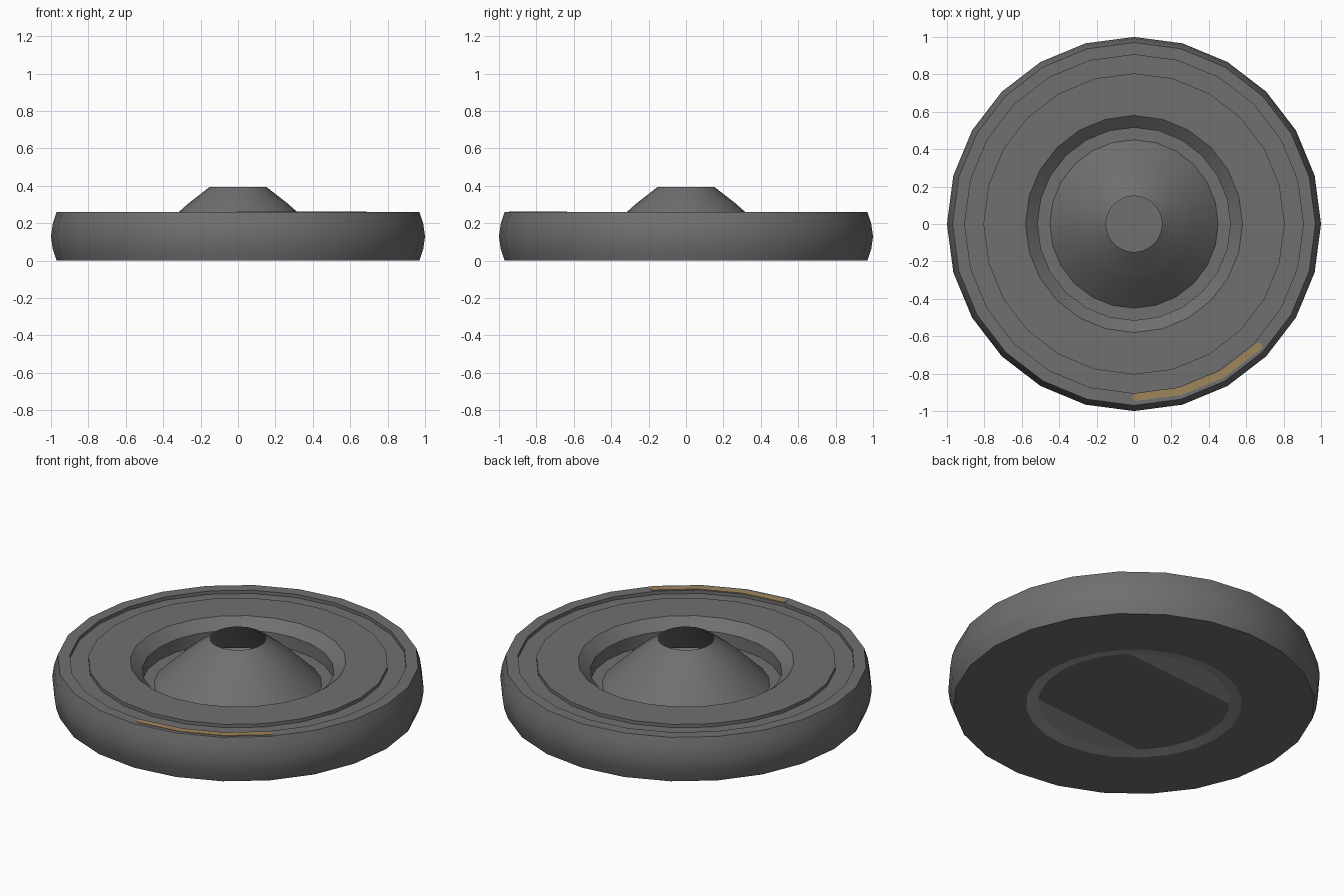
import bpy, bmesh, math
from mathutils import Vector

if "Cube" in bpy.data.objects:
    bpy.data.objects.remove(bpy.data.objects["Cube"])

SIDES = 24


def material(name, rgb):
    m = bpy.data.materials.new(name)
    m.diffuse_color = (*rgb, 1)
    m.use_nodes = True
    m.node_tree.nodes["Principled BSDF"].inputs["Base Color"].default_value = m.diffuse_color
    return m


dark = material("dark grey", (0.16, 0.16, 0.16))
light = material("light grey", (0.35, 0.35, 0.35))
tan = material("tan", (0.35, 0.24, 0.105))


def finish(name, bm, mats):
    mesh = bpy.data.meshes.new(name)
    bm.to_mesh(mesh)
    bm.free()
    for m in mats:
        mesh.materials.append(m)
    ob = bpy.data.objects.new(name, mesh)
    bpy.context.collection.objects.link(ob)
    bpy.ops.object.select_all(action='DESELECT')
    ob.select_set(True)
    bpy.context.view_layer.objects.active = ob
    bpy.ops.object.shade_smooth_by_angle(angle=math.radians(28))
    return ob


def lathe(name, profile, mat, closed=False):
    """Revolve (radius, height) points, listed counter-clockwise, about z."""
    bm = bmesh.new()
    rings = []
    for r, z in profile:
        rings.append([bm.verts.new((r * math.cos(a), r * math.sin(a), z))
                      for a in (2 * math.pi * i / SIDES for i in range(SIDES))])
    pairs = list(zip(rings, rings[1:]))
    if closed:
        pairs.append((rings[-1], rings[0]))
    for lo, hi in pairs:
        for i in range(SIDES):
            j = (i + 1) % SIDES
            bm.faces.new((lo[i], lo[j], hi[j], hi[i]))
    return finish(name, bm, [mat])


# Outer ring with bulging side, shallow groove on top and bevelled hole
lathe("outer_ring", [
    (0.58, 0.0), (0.97, 0.0), (0.99, 0.06), (1.0, 0.13), (0.99, 0.20), (0.97, 0.26),
    (0.905, 0.26), (0.905, 0.24), (0.805, 0.24), (0.805, 0.26),
    (0.58, 0.26), (0.515, 0.205), (0.515, 0.13)], dark)

# Pale lining of the hole, seen from below
lathe("hole_lining", [(0.515, 0.13), (0.515, 0.012), (0.58, 0.0)][::-1][::-1], light)
lining = bpy.data.objects["hole_lining"].data
lining.flip_normals()

# Hollow centre cone with its flat surround
lathe("centre_cone", [(0.515, 0.13), (0.45, 0.13), (0.315, 0.262),
                      (0.26, 0.31), (0.15, 0.395)], dark)

# Base disc: pale segments on two opposite sides of a dark band
bm = bmesh.new()
bmesh.ops.create_circle(bm, cap_ends=True, segments=SIDES, radius=0.515)
bmesh.ops.translate(bm, vec=(0, 0, 0.012), verts=bm.verts)
a = math.radians(95)
across = Vector((math.cos(a), math.sin(a), 0))
for s in (1, -1):
    bmesh.ops.bisect_plane(bm, geom=bm.verts[:] + bm.edges[:] + bm.faces[:],
                           plane_co=across * 0.345 * s, plane_no=across)
# a thin copy below carries the segment colours; the upper side stays dark
for f in bm.faces:
    if f.normal.z > 0:
        f.normal_flip()
    f.material_index = int(abs(f.calc_center_median().dot(across)) > 0.345)
finish("base_disc_underside", bm, [dark, light])

bm = bmesh.new()
bmesh.ops.create_circle(bm, cap_ends=True, segments=SIDES, radius=0.515)
bmesh.ops.translate(bm, vec=(0, 0, 0.016), verts=bm.verts)
for f in bm.faces:
    if f.normal.z < 0:
        f.normal_flip()
finish("base_disc_top", bm, [dark])

# Tan strip with rounded ends on the rim, following three ring sides
bm = bmesh.new()
MID, HALF = 0.926, 0.02
start, end = math.radians(-90), math.radians(-45)


def at(r, ang):
    return Vector((r * math.cos(ang), r * math.sin(ang), 0.263))


outline = [at(MID + HALF, start + (end - start) * i / 3) for i in range(4)]
outline += [at(MID, end) + at(HALF, end + math.pi * k / 6) - Vector((0, 0, 0.263))
            for k in range(1, 6)]
outline += [at(MID - HALF, end - (end - start) * i / 3) for i in range(4)]
outline += [at(MID, start) + at(HALF, start + math.pi + math.pi * k / 6) - Vector((0, 0, 0.263))
            for k in range(1, 6)]
# keep the start cap on the front centre line
for p in outline:
    p.x += 0.012
face = bm.faces.new([bm.verts.new(p) for p in outline])
side = bmesh.ops.extrude_face_region(bm, geom=[face])
bmesh.ops.translate(bm, vec=(0, 0, -0.004),
                    verts=[v for v in side["geom"] if isinstance(v, bmesh.types.BMVert)])
bmesh.ops.recalc_face_normals(bm, faces=bm.faces)
finish("rim_strip", bm, [tan])
